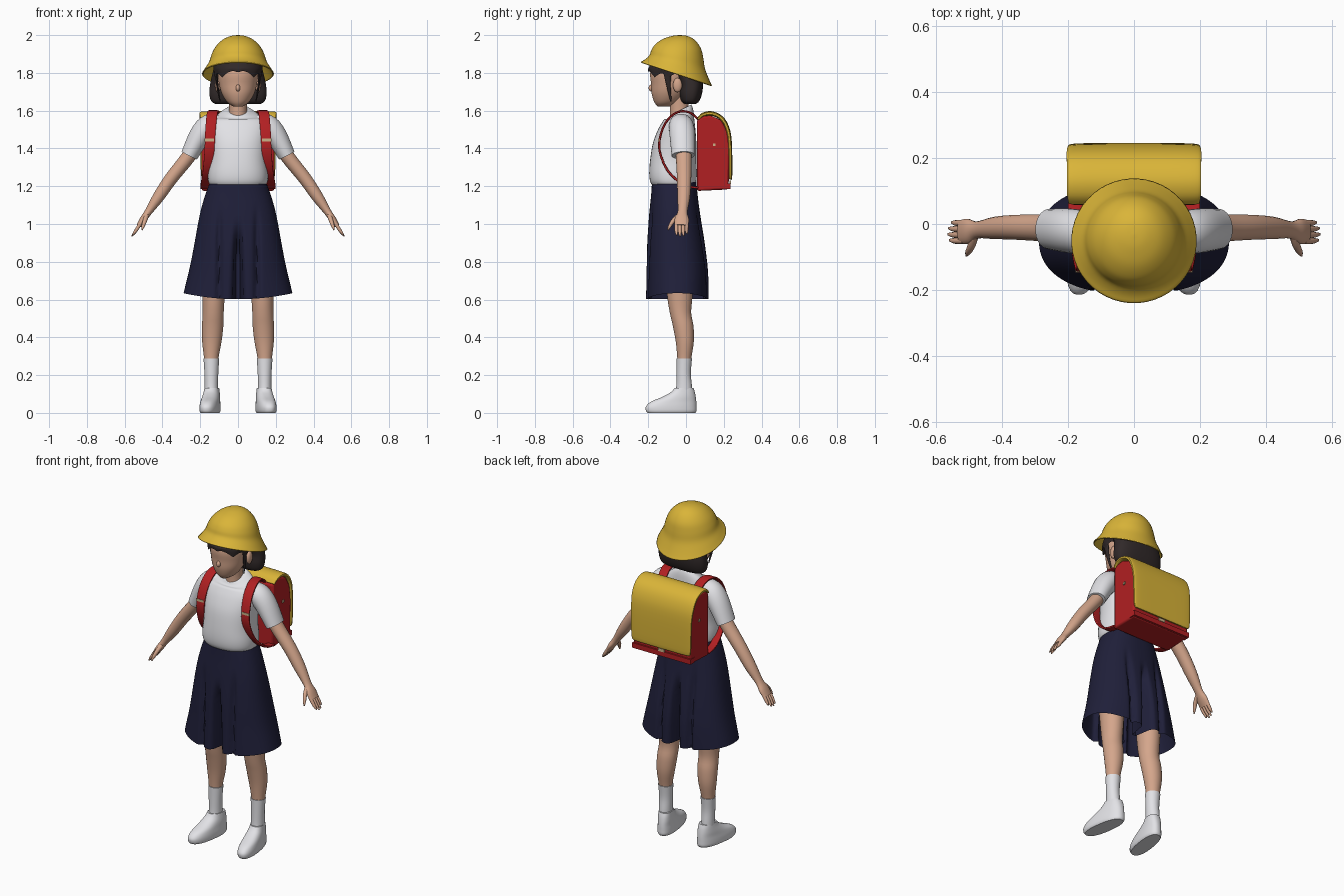
import bpy, bmesh, math
from mathutils import Vector

cube = bpy.data.objects.get("Cube")
if cube:
    bpy.data.objects.remove(cube, do_unlink=True)


def material(name, rgb):
    m = bpy.data.materials.new(name)
    m.use_nodes = True
    m.diffuse_color = (*rgb, 1)
    m.node_tree.nodes["Principled BSDF"].inputs["Base Color"].default_value = (*rgb, 1)
    return m


YELLOW = material("yellow", (0.70, 0.46, 0.04))
RED = material("red", (0.44, 0.014, 0.016))
NAVY = material("navy", (0.014, 0.014, 0.042))
WHITE = material("white", (0.76, 0.76, 0.79))
SKIN = material("skin", (0.66, 0.38, 0.26))
HAIR = material("dark hair", (0.03, 0.022, 0.022))
METAL = material("brass", (0.6, 0.45, 0.25))


def finish(name, bm, mat, mirror=False, angle=45):
    bmesh.ops.recalc_face_normals(bm, faces=bm.faces)
    me = bpy.data.meshes.new(name)
    bm.to_mesh(me)
    bm.free()
    ob = bpy.data.objects.new(name, me)
    bpy.context.collection.objects.link(ob)
    me.materials.append(mat)
    if mirror:
        ob.modifiers.new("Mirror", 'MIRROR').use_mirror_merge = False
    bpy.ops.object.select_all(action='DESELECT')
    ob.select_set(True)
    bpy.context.view_layer.objects.active = ob
    bpy.ops.object.shade_smooth_by_angle(angle=math.radians(angle))
    return ob


def smooth_path(pts, steps):
    """Catmull-Rom interpolation of positions and radii together."""
    p = [pts[0]] + list(pts) + [pts[-1]]
    out = []
    for a, b, c, d in zip(p, p[1:], p[2:], p[3:]):
        for k in range(steps):
            t = k / steps
            out.append([0.5 * (2 * v + (w - u) * t + (2 * u - 5 * v + 4 * w - x) * t * t
                               + (3 * v - u - 3 * w + x) * t ** 3)
                        for u, v, w, x in zip(a, b, c, d)])
    return out + [list(pts[-1])]


def loft(name, mat, stations, n=24, power=2, ref=(0, 1, 0), flat=False, warp=None,
         caps=(True, True), mirror=False, steps=4, angle=45):
    """Skin over oval rings; each station is x, y, z, radius across, radius along ref."""
    path = smooth_path(stations, steps)
    centers = [Vector(s[:3]) for s in path]
    bm = bmesh.new()
    rings = []
    for i, s in enumerate(path):
        t = centers[min(i + 1, len(path) - 1)] - centers[max(i - 1, 0)]
        t = Vector((0, 0, 1)) if flat else t.normalized()
        a = Vector(ref).cross(t).normalized()
        b = t.cross(a)
        ring = []
        for k in range(n):
            w = 2 * math.pi * (k + 0.5) / n
            c, d = math.cos(w), math.sin(w)
            u = math.copysign(abs(c) ** (2 / power), c) * max(s[3], 0.001)
            v = math.copysign(abs(d) ** (2 / power), d) * max(s[4], 0.001)
            co = centers[i] + a * u + b * v
            ring.append(bm.verts.new(warp(co) if warp else co))
        rings.append(ring)
    for r, q in zip(rings, rings[1:]):
        for k in range(n):
            j = (k + 1) % n
            bm.faces.new((r[k], r[j], q[j], q[k]))
    for use, ring in zip(caps, (rings[0], rings[-1])):
        if use:
            bm.faces.new(ring)
    return finish(name, bm, mat, mirror, angle)


def stack(name, mat, rows, x=0, **kw):
    """Upright loft from rows of z, front y, back y, half width."""
    st = [(x, (f + b) / 2, z, w, (b - f) / 2) for z, f, b, w in rows]
    return loft(name, mat, st, flat=True, **kw)


def ball(name, mat, loc, size, mirror=False):
    bm = bmesh.new()
    bmesh.ops.create_uvsphere(bm, u_segments=16, v_segments=10, radius=1)
    bmesh.ops.scale(bm, vec=size, verts=bm.verts)
    bmesh.ops.translate(bm, vec=loc, verts=bm.verts)
    return finish(name, bm, mat, mirror, 80)


def box(name, mat, loc, size, mirror=False):
    bm = bmesh.new()
    bmesh.ops.create_cube(bm, size=1)
    bmesh.ops.scale(bm, vec=size, verts=bm.verts)
    bmesh.ops.translate(bm, vec=loc, verts=bm.verts)
    return finish(name, bm, mat, mirror)


def bump(d, width):
    return math.exp(-(d / width) ** 2)


def ramp(v, lo, hi):
    t = min(max((v - lo) / (hi - lo), 0), 1)
    return t * t * (3 - 2 * t)


# Hat, tilted down toward the back
def tilt_hat(co):
    k = min(1, max(0, (2.0 - co.z) / 0.2))
    return co + Vector((0, 0, -0.33 * k * (co.y + 0.05)))


hat = stack("hat", YELLOW, [(1.795, -.24, .138, .19), (1.825, -.215, .118, .172),
            (1.86, -.194, .1, .152), (1.9, -.183, .092, .139), (1.94, -.163, .08, .118),
            (1.975, -.125, .05, .083), (1.995, -.075, .01, .04), (2.0, -.035, -.03, .002)],
            n=48, warp=tilt_hat, caps=(False, True), angle=70)
solid = hat.modifiers.new("Thickness", 'SOLIDIFY')
solid.thickness = 0.006

# Head
stack("head", SKIN, [(1.622, -.15, -.08, .025), (1.645, -.168, -.04, .058),
      (1.69, -.182, 0, .086), (1.74, -.185, .02, .1), (1.8, -.19, .04, .108),
      (1.87, -.17, .04, .1)], n=32, angle=80)
ball("nose", SKIN, (0, -.184, 1.72), (.012, .014, .018))
ball("ear", SKIN, (.107, -.045, 1.735), (.014, .024, .038), True)
stack("neck", SKIN, [(1.53, -.085, .02, .052), (1.6, -.085, .015, .047),
      (1.68, -.09, .01, .05)])


# Hair: bob at the back, jagged fringe, locks by the ears
def jag(co):
    low = 1 - ramp(co.z, 1.775, 1.84)
    w = math.atan2(co.x, -co.y - 0.05)
    return co + Vector((0, 0, low * (0.022 * abs(math.sin(5 * w)) + 0.025 * bump(w, 0.3))))


stack("hair_bob", HAIR, [(1.634, -.005, .05, .115), (1.65, -.025, .07, .142),
      (1.69, -.035, .085, .152), (1.74, -.035, .09, .148), (1.8, -.06, .085, .135),
      (1.85, -.08, .07, .12)], n=32, power=2.6, angle=80)
stack("hair_fringe", HAIR, [(1.775, -.2, .07, .124), (1.82, -.199, .07, .13),
      (1.87, -.175, .06, .122), (1.92, -.14, .05, .1)], n=64, warp=jag,
      caps=(False, True), angle=80)
loft("hair_lock", HAIR, [(.115, -.1, 1.81, .006, .022), (.109, -.092, 1.73, .006, .011),
     (.095, -.08, 1.65, .003, .004)], n=10, mirror=True)


# Shirt with a neckline that rises toward the back
def neckline(co):
    return co + Vector((0, 0, 0.5 * ramp(co.z, 1.55, 1.6) * (co.y + 0.025)))


stack("shirt", WHITE, [(1.2, -.175, .05, .145), (1.225, -.19, .055, .157),
      (1.27, -.195, .058, .159), (1.34, -.19, .055, .152), (1.43, -.175, .055, .155),
      (1.5, -.148, .05, .163), (1.545, -.122, .045, .155), (1.578, -.1, .04, .11),
      (1.605, -.083, .028, .058)], n=40, power=2.3, warp=neckline, angle=70)
loft("sleeve", WHITE, [(.09, -.03, 1.525, .05, .055), (.15, -.025, 1.52, .062, .065),
     (.2, -.02, 1.47, .058, .067), (.258, -.015, 1.363, .046, .061)], mirror=True)

# Arms and hands
loft("arm", SKIN, [(.2, -.015, 1.46, .04, .045), (.26, -.012, 1.36, .038, .042),
     (.355, -.01, 1.24, .035, .038), (.42, -.012, 1.145, .031, .034),
     (.474, -.018, 1.065, .02, .026), (.502, -.022, 1.025, .018, .038),
     (.525, -.024, .99, .013, .036)], n=20, mirror=True, angle=80)
for i, name in enumerate(("index", "middle", "ring", "little")):
    y = -.051 + .018 * i
    reach = (.9, 1, .95, .75)[i]
    loft(name + "_finger", SKIN, [(.515, y, 1.005, .01, .01),
         (.52 + .024 * reach, y, .995 - .035 * reach, .009, .009),
         (.52 + .043 * reach, y + .002, .99 - .055 * reach, .003, .004)],
         n=10, mirror=True, angle=80)
loft("thumb", SKIN, [(.482, -.03, 1.05, .013, .014), (.492, -.065, 1.02, .012, .012),
     (.502, -.085, .99, .009, .009), (.508, -.096, .968, .003, .003)],
     n=10, mirror=True, angle=80)


# Culottes: centre split front and back, pressed pleats, lifted outer hem
def pleat(co):
    mid = -0.05
    split = 0.97 * ramp(1.02 - co.z, 0, 0.2) * bump(co.x, 0.012 + 0.02 * (1.02 - co.z))
    fold = 0.16 * ramp(1.12 - co.z, 0, 0.2) * bump(abs(co.x) - 0.1, 0.014)
    y = mid + (co.y - mid) * (1 - split) * (1 - fold)
    return Vector((co.x, y, co.z + 0.03 * ramp(0.9 - co.z, 0, 0.3) * (co.x / 0.28) ** 2))


stack("culottes", NAVY, [(.602, -.213, .122, .288), (.75, -.21, .118, .257),
      (.9, -.206, .1, .23), (1.05, -.195, .075, .202), (1.15, -.185, .062, .175),
      (1.222, -.18, .055, .148)], n=144, power=2.35, warp=pleat, caps=(False, True), angle=60)

# Legs and socks
stack("leg", SKIN, [(.25, -.045, .022, .036), (.3, -.047, .03, .04), (.38, -.055, .042, .052),
      (.46, -.07, .04, .057), (.53, -.086, .028, .056), (.62, -.1, .035, .06),
      (.85, -.12, .05, .075)], x=.13, mirror=True, angle=80,
      warp=lambda c: c + Vector((.012 * (1 - ramp(c.z, .25, .6)), 0, 0)))
stack("sock", WHITE, [(.08, -.06, .035, .037), (.14, -.052, .032, .036),
      (.21, -.05, .026, .037), (.287, -.05, .032, .042)], x=.141, mirror=True)


# Shoes, toes turned slightly outward
def toe_out(co):
    return co + Vector((-0.14 * (co.y + 0.02), 0, 0))


stack("shoe", WHITE, [(0, -.205, .05, .046), (.012, -.213, .056, .051), (.035, -.212, .056, .051),
      (.06, -.185, .055, .048), (.085, -.125, .052, .045), (.11, -.08, .047, .041),
      (.132, -.06, .04, .038)], x=.14, n=32, power=2.4, warp=toe_out, mirror=True)

# School bag: extruded rounded body
profile = [(.058, 1.175), (.225, 1.183), (.232, 1.4), (.22, 1.49), (.185, 1.55),
           (.13, 1.575), (.085, 1.57), (.058, 1.55)]
bm = bmesh.new()
side = bm.faces.new([bm.verts.new((-.192, y, z)) for y, z in profile])
ext = bmesh.ops.extrude_face_region(bm, geom=[side])
bmesh.ops.translate(bm, vec=(.384, 0, 0),
                    verts=[v for v in ext["geom"] if isinstance(v, bmesh.types.BMVert)])
bag = finish("bag_body", bm, RED)
bev = bag.modifiers.new("Bevel", 'BEVEL')
bev.width, bev.segments = 0.01, 2

# Bag cover: broad band over the top and down the back
loft("bag_cover", YELLOW, [(0, .064, 1.555, .008, .198), (0, .09, 1.578, .011, .203),
     (0, .135, 1.585, .012, .204), (0, .185, 1.562, .012, .204), (0, .217, 1.51, .012, .204),
     (0, .232, 1.43, .011, .2), (0, .235, 1.26, .01, .196), (0, .234, 1.236, .006, .18)],
     n=32, power=5, ref=(1, 0, 0))
box("bag_rim", RED, (0, .215, 1.2), (.388, .04, .03))
box("bag_clasp", METAL, (0, .234, 1.222), (.04, .008, .018))
box("bag_stud", METAL, (.194, .15, 1.42), (.008, .014, .014), True)

# Shoulder straps and buckles
loft("bag_strap", RED, [(.115, .07, 1.55, .006, .026), (.125, .015, 1.592, .006, .027),
     (.135, -.05, 1.59, .006, .028), (.142, -.105, 1.54, .006, .028),
     (.148, -.137, 1.46, .006, .027), (.152, -.138, 1.38, .006, .026),
     (.163, -.095, 1.28, .006, .024), (.176, -.015, 1.21, .006, .022),
     (.178, .065, 1.19, .006, .022)], n=16, power=5, ref=(1, 0, 0), mirror=True)
box("strap_buckle", METAL, (.152, -.143, 1.445), (.05, .008, .014), True)
